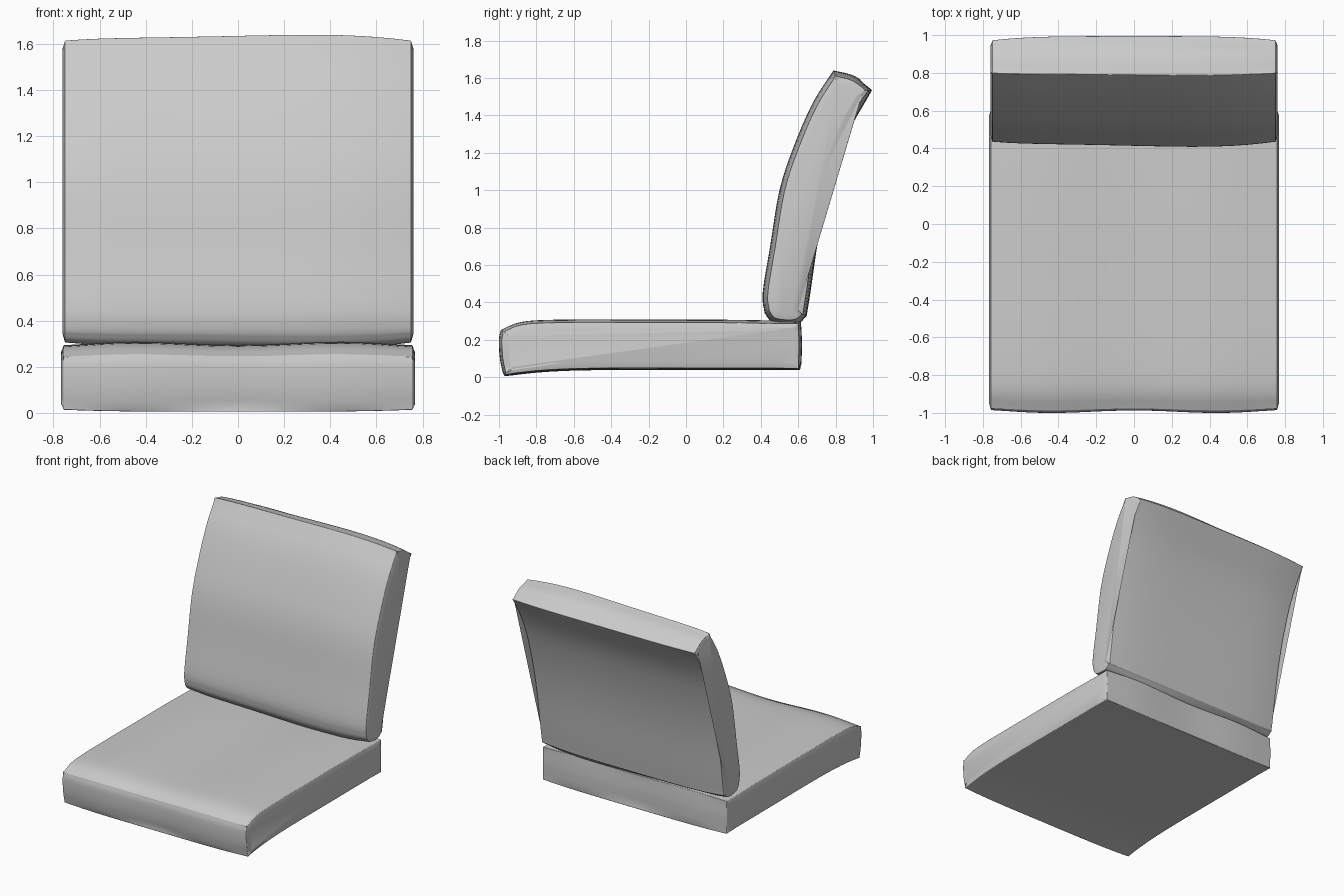
import bpy, bmesh, math
from mathutils import Vector

cube = bpy.data.objects.get("Cube")
if cube:
    bpy.data.objects.remove(cube)

fabric = bpy.data.materials.new("grey_fabric")
fabric.use_nodes = True
GREY = (0.6, 0.6, 0.6, 1)
fabric.diffuse_color = GREY
bsdf = fabric.node_tree.nodes["Principled BSDF"]
bsdf.inputs["Base Color"].default_value = GREY
bsdf.inputs["Roughness"].default_value = 0.8


def smooth_side(points, steps=4):
    """Catmull-Rom samples through one side of a profile, last point left out."""
    p = [Vector(q) for q in points]
    p = [2 * p[0] - p[1]] + p + [2 * p[-1] - p[-2]]
    out = []
    for a, b, c, d in zip(p, p[1:], p[2:], p[3:]):
        for i in range(steps):
            t = i / steps
            out.append(0.5 * (2 * b + (c - a) * t + (2 * a - 5 * b + 4 * c - d) * t * t
                              + (3 * b - a - 3 * c + d) * t ** 3))
    return out


def cushion(name, sides, half_width, crown, wobble):
    """Loft a counter-clockwise (y, z) profile across x, puffed in the middle."""
    prof = [q for s in sides for q in smooth_side(s)]
    n = len(prof)
    normals = []
    for i in range(n):
        before = (prof[i] - prof[i - 1]).normalized()
        after = (prof[(i + 1) % n] - prof[i]).normalized()
        m = Vector((before.y + after.y, -before.x - after.x))
        normals.append(m.normalized())
    bm = bmesh.new()
    rings, stations = [], 20
    for k in range(stations + 1):
        u = 2 * k / stations - 1
        ring = []
        for q, m in zip(prof, normals):
            r = q + m * (wobble(u, m) * (1 - u ** 4) - crown * u ** 4)
            ring.append(bm.verts.new((u * half_width, r.x, r.y)))
        rings.append(ring)
    for a, b in zip(rings, rings[1:]):
        for i in range(n):
            j = (i + 1) % n
            bm.faces.new((a[i], a[j], b[j], b[i]))
    caps = [bm.faces.new(rings[0]), bm.faces.new(rings[-1])]
    bmesh.ops.recalc_face_normals(bm, faces=bm.faces[:])
    bmesh.ops.inset_individual(bm, faces=caps, thickness=0.035, depth=0.01)
    mesh = bpy.data.meshes.new(name)
    bm.to_mesh(mesh)
    bm.free()
    mesh.materials.append(fabric)
    ob = bpy.data.objects.new(name, mesh)
    bpy.context.collection.objects.link(ob)
    # Softened seams
    bevel = ob.modifiers.new("soft_seams", 'BEVEL')
    bevel.width = 0.012
    bevel.segments = 2
    bevel.limit_method = 'ANGLE'
    bevel.angle_limit = math.radians(40)
    bpy.ops.object.select_all(action='DESELECT')
    ob.select_set(True)
    bpy.context.view_layer.objects.active = ob
    bpy.ops.object.shade_smooth_by_angle(angle=math.radians(35))
    return ob


# Seat: bottom, rear, top, front
cushion("seat_cushion", [
    [(-0.97, 0.005), (-0.75, 0.028), (-0.45, 0.038), (0.1, 0.038), (0.61, 0.038)],
    [(0.61, 0.038), (0.615, 0.17), (0.61, 0.295)],
    [(0.61, 0.295), (0.2, 0.302), (-0.3, 0.303), (-0.7, 0.302), (-0.88, 0.29), (-0.985, 0.25)],
    [(-0.985, 0.25), (-0.995, 0.2), (-0.99, 0.1), (-0.97, 0.005)],
], 0.757, 0.01,
    lambda u, m: -0.008 * math.cos(1.5 * math.pi * u) if m.y > -0.5 else 0)

# Backrest: rounded bottom, rear, top, front
cushion("back_cushion", [
    [(0.425, 0.345), (0.46, 0.3), (0.52, 0.285), (0.59, 0.288), (0.645, 0.325)],
    [(0.645, 0.325), (0.665, 0.45), (0.71, 0.75), (0.77, 1.02), (0.86, 1.29), (0.995, 1.535)],
    [(0.995, 1.535), (0.9, 1.605), (0.79, 1.635)],
    [(0.79, 1.635), (0.68, 1.46), (0.58, 1.23), (0.505, 1.0), (0.455, 0.7), (0.415, 0.45),
     (0.425, 0.345)],
], 0.75, 0.022,
    lambda u, m: 0.007 * math.sin(2.5 * u) if m.x < 0.6 else 0)
